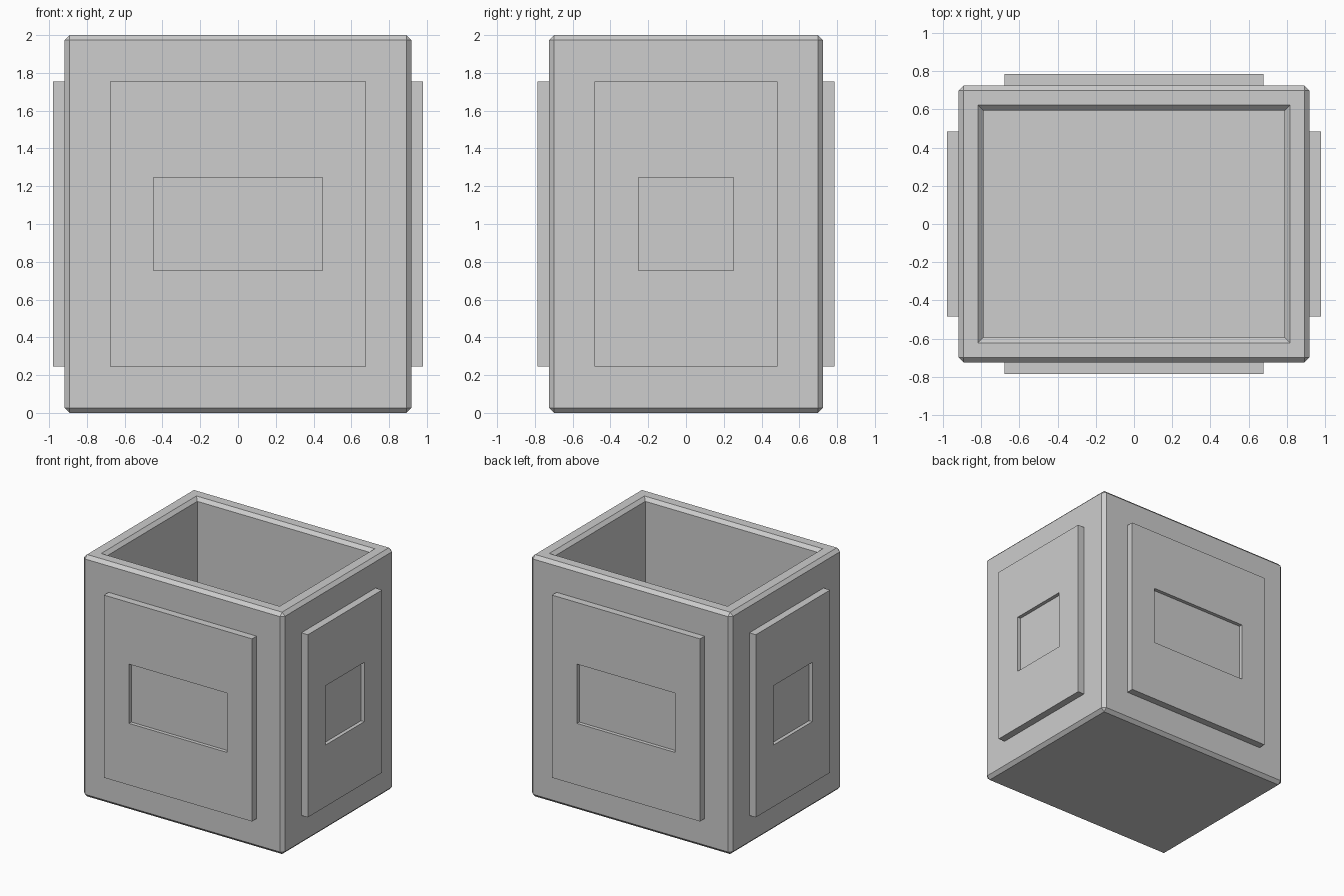
import bpy, bmesh
from math import pi
from mathutils import Matrix, Vector

if "Cube" in bpy.data.objects:
    bpy.data.objects.remove(bpy.data.objects["Cube"])

HALF_X, HALF_Y, HEIGHT = 0.919, 0.725, 2.0
WALL, CHAMFER = 0.13, 0.027

grey = bpy.data.materials.new("plain grey")
grey.use_nodes = True
colour = (0.61, 0.61, 0.61, 1)
grey.diffuse_color = colour
grey.node_tree.nodes["Principled BSDF"].inputs["Base Color"].default_value = colour


def box(sx, sy, sz, centre):
    bm = bmesh.new()
    bmesh.ops.create_cube(bm, size=1)
    bmesh.ops.scale(bm, vec=(sx, sy, sz), verts=bm.verts)
    bmesh.ops.translate(bm, vec=centre, verts=bm.verts)
    bm.normal_update()
    return bm


def face_towards(bm, direction):
    return max(bm.faces, key=lambda f: f.normal.dot(Vector(direction)))


def finish(bm, name):
    bmesh.ops.recalc_face_normals(bm, faces=bm.faces)
    mesh = bpy.data.meshes.new(name)
    bm.to_mesh(mesh)
    bm.free()
    mesh.materials.append(grey)
    obj = bpy.data.objects.new(name, mesh)
    bpy.context.collection.objects.link(obj)


# Hollow body: inset the top, sink it to the floor, chamfer outer edges and rim
bm = box(2 * HALF_X, 2 * HALF_Y, HEIGHT, (0, 0, HEIGHT / 2))
outer_edges = list(bm.edges)
top = face_towards(bm, (0, 0, 1))
bmesh.ops.inset_region(bm, faces=[top], thickness=WALL, use_even_offset=True)
floor = bmesh.ops.extrude_discrete_faces(bm, faces=[top])["faces"][0]
bmesh.ops.translate(bm, vec=(0, 0, WALL - HEIGHT), verts=floor.verts)
outer_edges = [e for e in bm.edges
               if all(abs(v.co.x) > HALF_X - 0.01 for v in e.verts)
               or all(abs(v.co.y) > HALF_Y - 0.01 for v in e.verts)]
rim_edges = [e for e in bm.edges
             if all(v.co.z > HEIGHT - 0.01 and abs(v.co.x) < HALF_X - 0.01 for v in e.verts)]
bmesh.ops.bevel(bm, geom=outer_edges + rim_edges, offset=CHAMFER,
                offset_type='OFFSET', segments=1, affect='EDGES')
finish(bm, "box_body")


# Raised side panel with a shallow rectangular recess in its outer face
def panel(name, half_width, recess_half, wall_distance, angle):
    embed, raised, depth = 0.01, 0.06, 0.03
    bm = box(2 * half_width, raised + embed, 1.51,
             (0, -wall_distance - (raised - embed) / 2, HEIGHT / 2))
    front = face_towards(bm, (0, -1, 0))
    bmesh.ops.inset_region(bm, faces=[front], thickness=0.1)
    for v in front.verts:
        v.co.x = recess_half if v.co.x > 0 else -recess_half
        v.co.z = 1.245 if v.co.z > 1 else 0.755
    recess = bmesh.ops.extrude_discrete_faces(bm, faces=[front])["faces"][0]
    bmesh.ops.translate(bm, vec=(0, depth, 0), verts=recess.verts)
    bmesh.ops.rotate(bm, cent=(0, 0, 0), matrix=Matrix.Rotation(angle, 3, 'Z'), verts=bm.verts)
    finish(bm, name)


panel("front_panel", 0.677, 0.447, HALF_Y, 0)
panel("back_panel", 0.677, 0.447, HALF_Y, pi)
panel("left_panel", 0.485, 0.252, HALF_X, pi / 2)
panel("right_panel", 0.485, 0.252, HALF_X, -pi / 2)
